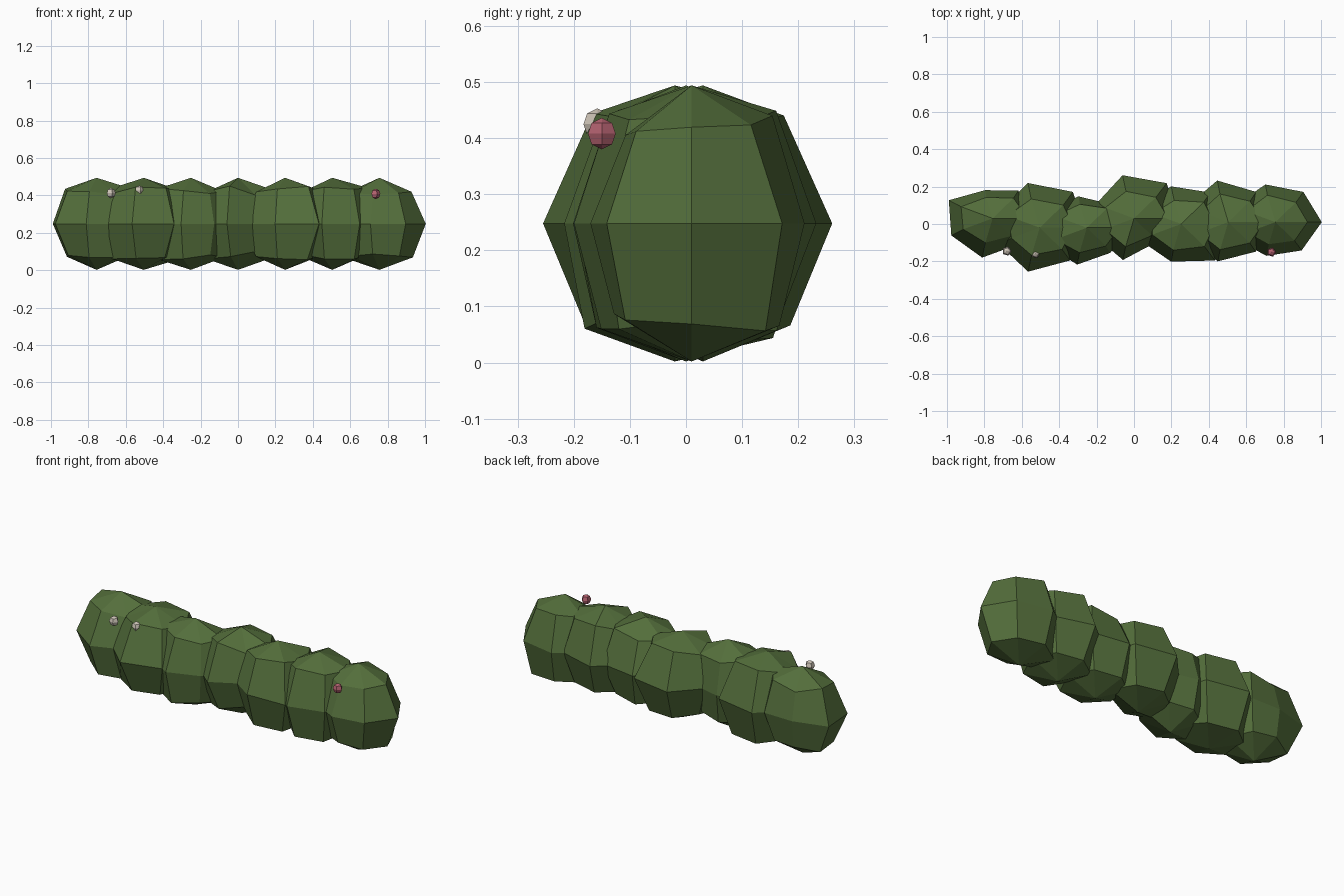
import bpy, bmesh, math, random

random.seed(4)
cube = bpy.data.objects.get("Cube")
if cube:
    bpy.data.objects.remove(cube, do_unlink=True)


def make_material(name, rgb):
    mat = bpy.data.materials.new(name)
    mat.use_nodes = True
    color = (*rgb, 1)
    mat.diffuse_color = color
    mat.node_tree.nodes["Principled BSDF"].inputs["Base Color"].default_value = color
    return mat


leaf = make_material("leaf green", (0.088, 0.157, 0.044))
pink = make_material("blossom pink", (0.45, 0.12, 0.16))
cream = make_material("blossom cream", (0.62, 0.56, 0.48))


def add_blob(name, center, equator, height, depths, mat, jitter):
    """Faceted ball: two poles and three rings, each ring with its own depth."""
    bm = bmesh.new()
    count = len(equator)
    rings = []
    for lat, depth in zip((-math.pi / 4, 0, math.pi / 4), depths):
        ring = []
        for k, r in enumerate(equator):
            if lat:
                r = (r + height) / 2 + random.uniform(-jitter / 3, jitter)
            a = math.tau * k / count
            flat = r * math.cos(lat)
            ring.append(bm.verts.new((flat * math.cos(a),
                                      flat * math.sin(a) * depth,
                                      r * math.sin(lat))))
        rings.append(ring)
    bottom = bm.verts.new((0, 0, -height))
    top = bm.verts.new((0, 0, height))
    for k in range(count):
        n = (k + 1) % count
        bm.faces.new((bottom, rings[0][n], rings[0][k]))
        bm.faces.new((top, rings[2][k], rings[2][n]))
        for low, high in zip(rings, rings[1:]):
            bm.faces.new((low[k], low[n], high[n], high[k]))
    bmesh.ops.recalc_face_normals(bm, faces=bm.faces)
    mesh = bpy.data.meshes.new(name)
    bm.to_mesh(mesh)
    bm.free()
    mesh.materials.append(mat)
    obj = bpy.data.objects.new(name, mesh)
    obj.location = center
    bpy.context.collection.objects.link(obj)


# Row of overlapping bush clumps: depth offset, then seven equator radii
clumps = [
    (0.03, (0.24, 0.22, 0.18, 0.26, 0.245, 0.25, 0.21)),
    (-0.02, (0.24, 0.285, 0.285, 0.24, 0.24, 0.28, 0.26)),
    (-0.02, (0.24, 0.19, 0.2, 0.24, 0.24, 0.235, 0.2)),
    (0.03, (0.24, 0.28, 0.275, 0.22, 0.24, 0.265, 0.19)),
    (0, (0.24, 0.25, 0.24, 0.24, 0.24, 0.24, 0.29)),
    (0.01, (0.24, 0.24, 0.265, 0.24, 0.24, 0.25, 0.235)),
    (0.01, (0.248, 0.24, 0.24, 0.24, 0.24, 0.215, 0.225)),
]
for i, (y, radii) in enumerate(clumps):
    add_blob(f"bush_clump_{i + 1}", ((i - 3) * 0.252, y, 0.248),
             radii, 0.246, (0.88, 0.86, 0.77), leaf, 0.03)

# Small blossoms on the front of the hedge
blossoms = [(-0.68, -0.145, 0.412, cream), (-0.528, -0.158, 0.425, cream),
            (0.735, -0.15, 0.408, pink)]
for i, (x, y, z, mat) in enumerate(blossoms):
    add_blob(f"blossom_{i + 1}", (x, y, z), [0.026] * 5, 0.028, (1, 1, 1), mat, 0)
